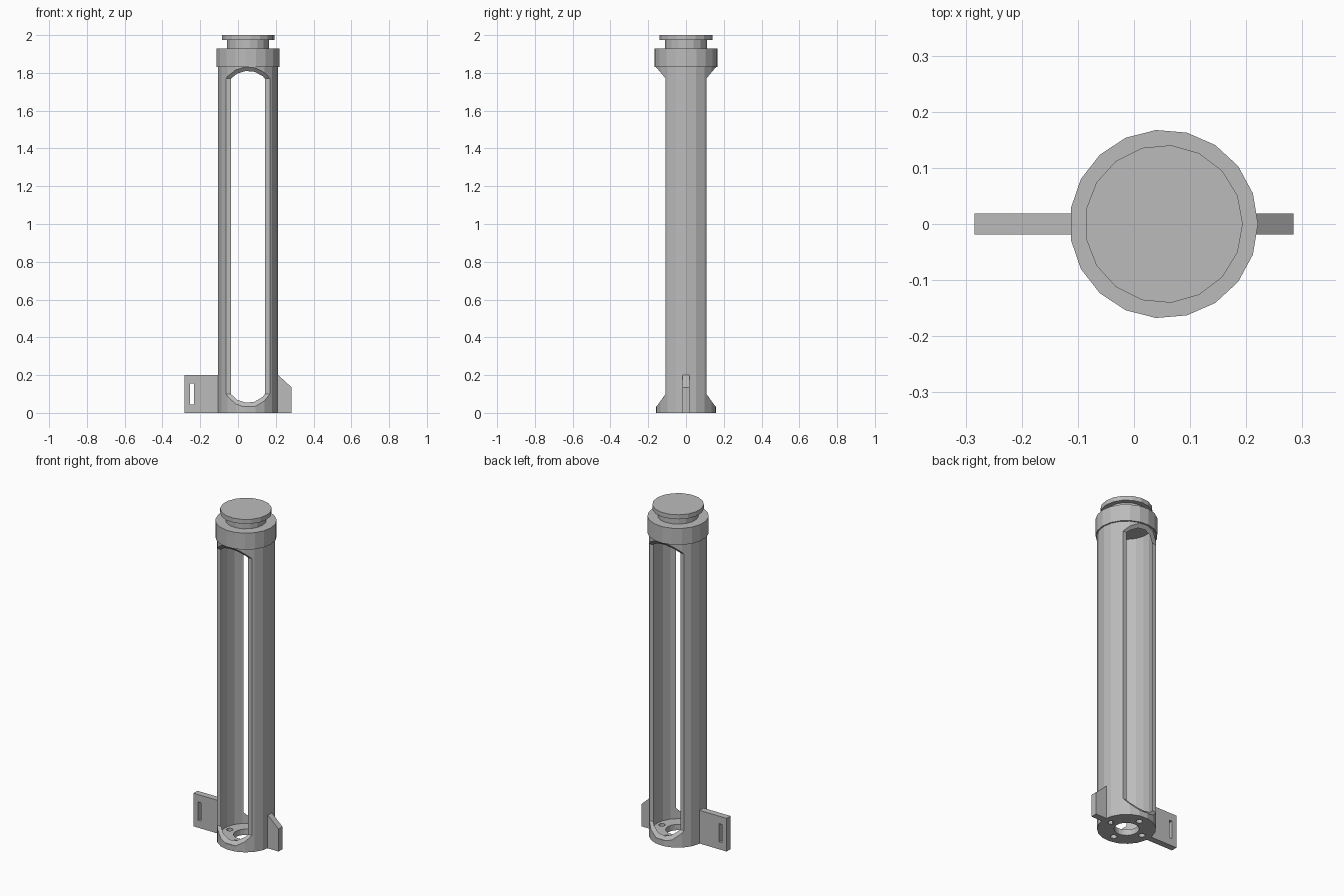
import bpy, bmesh
from math import pi, cos, sin
from mathutils import Vector

if "Cube" in bpy.data.objects:
    bpy.data.objects.remove(bpy.data.objects["Cube"])

AXIS = 0.053  # the tube stands slightly off centre

grey = bpy.data.materials.new("plain grey")
grey.use_nodes = True
colour = (0.5, 0.5, 0.5, 1)
grey.diffuse_color = colour
grey.node_tree.nodes["Principled BSDF"].inputs["Base Color"].default_value = colour


def finish(name, bm):
    bmesh.ops.recalc_face_normals(bm, faces=bm.faces)
    mesh = bpy.data.meshes.new(name)
    bm.to_mesh(mesh)
    bm.free()
    mesh.materials.append(grey)
    obj = bpy.data.objects.new(name, mesh)
    bpy.context.collection.objects.link(obj)
    return obj


def lathe(name, profile, sides, closed=False, centre=(AXIS, 0)):
    """Revolve (radius, z) points about a vertical axis."""
    bm = bmesh.new()
    rings = []
    for r, z in profile:
        rings.append([bm.verts.new((centre[0] + r * cos(2 * pi * i / sides),
                                    centre[1] + r * sin(2 * pi * i / sides), z))
                      for i in range(sides)])
    pairs = list(zip(rings, rings[1:]))
    if closed:
        pairs.append((rings[-1], rings[0]))
    else:
        bm.faces.new(rings[0])
        bm.faces.new(rings[-1])
    for a, b in pairs:
        for i in range(sides):
            j = (i + 1) % sides
            bm.faces.new((a[i], a[j], b[j], b[i]))
    return finish(name, bm)


def prism(name, points, direction):
    """Extrude a flat outline along a direction."""
    bm = bmesh.new()
    face = bm.faces.new([bm.verts.new(p) for p in points])
    out = bmesh.ops.extrude_face_region(bm, geom=[face], use_keep_orig=True)
    moved = [v for v in out["geom"] if isinstance(v, bmesh.types.BMVert)]
    bmesh.ops.translate(bm, verts=moved, vec=Vector(direction))
    return finish(name, bm)


def cut(target, cutter):
    cutter.hide_render = True
    mod = target.modifiers.new("cut", "BOOLEAN")
    mod.operation = "DIFFERENCE"
    mod.solver = "EXACT"
    mod.object = cutter
    graph = bpy.context.evaluated_depsgraph_get()
    mesh = bpy.data.meshes.new_from_object(target.evaluated_get(graph))
    target.modifiers.clear()
    target.data = mesh
    bpy.data.objects.remove(cutter)


# Hollow tube with a pierced floor
tube = lathe("tube", [(0.068, 0), (0.16, 0), (0.16, 1.9), (0.142, 1.9),
                      (0.142, 0.035), (0.068, 0.035)], 19, closed=True)

# Long chamfered windows at front and back
for side in (-1, 1):
    outline = [(0.108, 0.1), (0.108, 1.77), (0.158, 1.83),
               (0.3, 1.83), (0.3, 0.035), (0.155, 0.035)]
    cut(tube, prism("window_cutter", [(-0.4, side * y, z) for y, z in outline], (0.9, 0, 0)))

# Screw holes in the floor
for i in range(4):
    a = i * pi / 2
    spot = (AXIS + 0.108 * cos(a), 0.108 * sin(a))
    cut(tube, lathe("screw_cutter", [(0.018, -0.1), (0.018, 0.06)], 12, centre=spot))

# Collar, neck and top disc
lathe("collar", [(0.15, 1.83), (0.168, 1.83), (0.168, 1.93), (0.001, 1.93),
                 (0.001, 1.89), (0.15, 1.89)], 19, closed=True)
lathe("neck", [(0.112, 1.92), (0.112, 1.98)], 17)
lathe("top_disc", [(0.141, 1.973), (0.141, 2.0)], 17)

# Slotted mounting plate on the right side
plate = prism("slotted_plate", [(x, -0.019, z) for x, z in
              ((-0.284, 0), (-0.095, 0), (-0.095, 0.2), (-0.284, 0.2))], (0, 0.038, 0))
cut(plate, prism("slot_cutter", [(x, -0.1, z) for x, z in
    ((-0.254, 0.045), (-0.234, 0.045), (-0.234, 0.155), (-0.254, 0.155))], (0, 0.2, 0)))

# Small sloped fin on the left side
prism("sloped_fin", [(x, -0.019, z) for x, z in
      ((0.205, 0), (0.284, 0), (0.284, 0.135), (0.213, 0.2), (0.205, 0.2))], (0, 0.038, 0))
